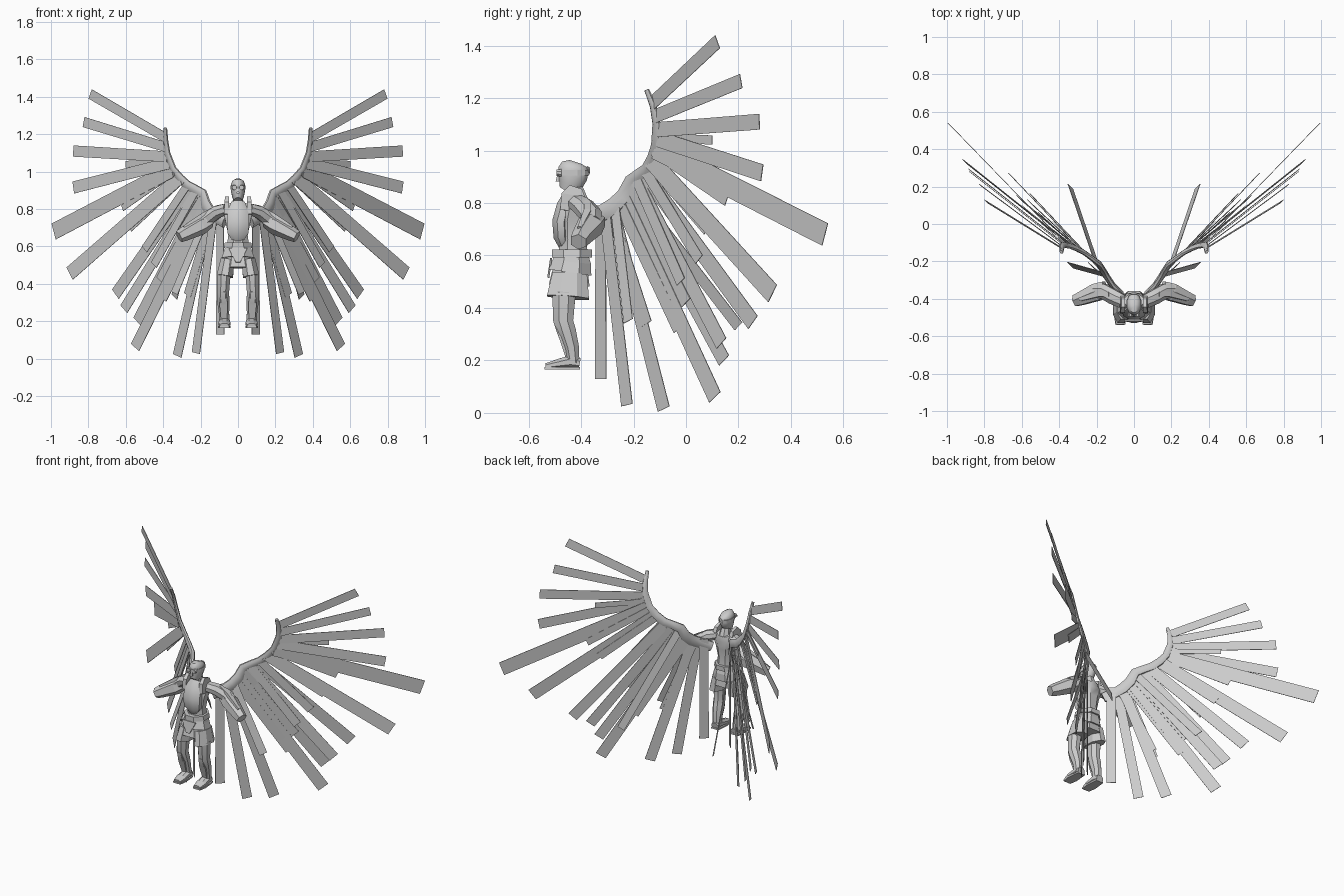
import bpy, bmesh, math
from mathutils import Vector

grey = bpy.data.materials.new("plain grey")
grey.diffuse_color = (0.6, 0.6, 0.6, 1)


def finish(name, bm, mirror=False, smooth=0):
    bmesh.ops.recalc_face_normals(bm, faces=bm.faces)
    me = bpy.data.meshes.new(name)
    bm.to_mesh(me)
    bm.free()
    me.materials.append(grey)
    ob = bpy.data.objects.new(name, me)
    bpy.context.collection.objects.link(ob)
    if mirror:
        ob.modifiers.new("mirror", 'MIRROR').use_mirror_merge = False
    if smooth:
        bpy.ops.object.select_all(action='DESELECT')
        ob.select_set(True)
        bpy.context.view_layer.objects.active = ob
        bpy.ops.object.shade_smooth_by_angle(angle=math.radians(smooth))
    return ob


def loft(name, secs, n=8, ref=(1, 0, 0), mirror=False, smooth=0):
    """Rings (x, y, z, radius along ref, radius across) skinned along a path."""
    bm = bmesh.new()
    pts = [Vector(s[:3]) for s in secs]
    rings = []
    for i, s in enumerate(secs):
        t = (pts[min(i + 1, len(pts) - 1)] - pts[max(i - 1, 0)]).normalized()
        a = Vector(ref)
        a = (a - t * a.dot(t)).normalized()
        b = t.cross(a)
        k = 1 / math.cos(math.pi / n)
        ring = []
        for j in range(n):
            w = 2 * math.pi * (j + 0.5) / n
            ring.append(bm.verts.new(pts[i] + a * s[3] * k * math.cos(w) + b * s[4] * k * math.sin(w)))
        rings.append(ring)
    for r, q in zip(rings, rings[1:]):
        for j in range(n):
            bm.faces.new((r[j], r[(j + 1) % n], q[(j + 1) % n], q[j]))
    bm.faces.new(rings[0])
    bm.faces.new(rings[-1])
    return finish(name, bm, mirror, smooth)


# Head, face gear and neck
loft("head", [(0, -.458, .845, .02, .028), (0, -.442, .868, .031, .046), (0, -.432, .9, .038, .056),
              (0, -.428, .93, .038, .058), (0, -.425, .948, .03, .048), (0, -.422, .957, .014, .022)], n=12, smooth=40)
loft("headband", [(0, -.429, .905, .041, .06), (0, -.429, .925, .041, .061)], n=12)
loft("nose", [(0, -.487, .882, .008, .01), (0, -.486, .908, .004, .004)], n=4)
loft("goggle", [(.019, -.475, .915, .014, .014), (.019, -.494, .915, .012, .012)], mirror=True)
loft("hair_knot", [(0, -.38, .922, .008, .008), (0, -.372, .925, .018, .016), (0, -.365, .925, .01, .01)])
loft("neck", [(0, -.405, .8, .035, .035), (0, -.425, .86, .025, .03)], smooth=40)

# Torso with breastplate and shoulder straps
loft("torso", [(0, -.43, .61, .058, .055), (0, -.43, .66, .052, .05), (0, -.43, .73, .066, .055),
               (0, -.42, .79, .08, .052), (0, -.41, .825, .05, .04)], smooth=35)
loft("breastplate", [(0, -.465, .635, .03, .02), (0, -.475, .67, .055, .03), (0, -.478, .73, .06, .032),
                     (0, -.463, .79, .056, .03), (0, -.44, .835, .035, .025)], smooth=35)
loft("shoulder_strap", [(.062, -.435, .77, .012, .045), (.06, -.43, .83, .013, .045),
                        (.058, -.42, .86, .01, .025)], n=4, mirror=True)

# Belt, layered skirt and flared shorts
loft("belt", [(0, -.435, .592, .076, .076), (0, -.435, .622, .07, .076)])
loft("upper_skirt", [(0, -.442, .535, .088, .082), (0, -.436, .575, .074, .074), (0, -.436, .6, .068, .064)])
loft("lower_skirt", [(0, -.445, .485, .098, .078), (0, -.442, .54, .08, .068)])
loft("short_leg", [(.07, -.45, .44, .044, .08), (.056, -.443, .53, .036, .066)], mirror=True)
loft("belt_flap", [(0, -.525, .515, .012, .004), (0, -.514, .59, .05, .004)], n=4)

# Legs, shin plates and feet
loft("leg", [(.073, -.43, .19, .027, .024), (.075, -.438, .25, .028, .03), (.078, -.455, .31, .033, .036),
             (.08, -.468, .35, .032, .038), (.075, -.465, .46, .036, .045)], mirror=True, smooth=35)
loft("shin_plate", [(.075, -.452, .215, .016, .008), (.077, -.475, .29, .022, .01),
                    (.078, -.5, .36, .014, .008)], n=4, mirror=True)
loft("foot", [(.072, -.405, .188, .024, .02), (.072, -.44, .195, .028, .026), (.073, -.49, .186, .032, .018),
              (.073, -.535, .178, .024, .011)], mirror=True)
loft("sole", [(.072, -.405, .17, .026, .005), (.073, -.49, .17, .034, .005), (.073, -.54, .17, .026, .005)],
     n=4, mirror=True)

# Arms: shoulder, upper arm and boxy forearm guard
loft("upper_arm", [(.06, -.415, .8, .036, .03), (.11, -.39, .785, .04, .034), (.16, -.36, .75, .04, .036),
                   (.2, -.362, .72, .042, .038)], ref=(0, 1, 0), mirror=True, smooth=30)
loft("forearm", [(.15, -.348, .735, .042, .03), (.2, -.365, .712, .046, .044), (.285, -.4, .668, .034, .034),
                 (.315, -.41, .652, .03, .028)], n=6, ref=(0, 1, 0), mirror=True)
loft("arm_rib", [(.13, -.375, .8, .012, .012), (.19, -.375, .768, .014, .01), (.29, -.405, .705, .008, .006)],
     n=4, ref=(0, 1, 0), mirror=True)

# Wing bone, a flat kinked strut curving up and out from the back
loft("wing_bone", [(.07, -.37, .73, .016, .03), (.12, -.32, .76, .016, .032), (.15, -.275, .787, .016, .034),
                   (.172, -.238, .825, .015, .032), (.187, -.212, .88, .014, .028), (.23, -.18, .905, .013, .025),
                   (.268, -.152, .925, .012, .025), (.31, -.13, .965, .012, .024), (.348, -.116, 1.015, .011, .021),
                   (.378, -.112, 1.1, .011, .018), (.386, -.125, 1.17, .01, .014), (.388, -.15, 1.232, .008, .01)],
     ref=(.7, -.7, 0), mirror=True, smooth=40)


# Feathers: root point, tip point, tip width
flight = [
    ((.385, -.13, 1.18), (.79, .12, 1.415), .055), ((.383, -.12, 1.13), (.825, .21, 1.265), .055),
    ((.38, -.11, 1.08), (.88, .28, 1.11), .06), ((.37, -.11, 1.045), (.88, .29, .915), .065),
    ((.355, -.12, 1.01), (.985, .53, .68), .09), ((.315, -.135, .965), (.9, .33, .455), .08),
    ((.255, -.165, .92), (.655, .255, .345), .07), ((.225, -.19, .89), (.61, .135, .265), .065),
    ((.2, -.215, .86), (.54, .145, .2), .065), ((.18, -.235, .81), (.55, .11, .06), .072),
    ((.15, -.28, .78), (.325, -.085, .015), .065), ((.13, -.31, .77), (.225, -.225, .03), .06),
    ((.095, -.325, .79), (.095, -.325, .13), .058)]
coverts = [
    ((.37, -.11, 1.05), (.6, .1, 1.04), .035), ((.345, -.125, 1.0), (.62, .155, .81), .045),
    ((.27, -.16, .93), (.5, .05, .585), .05), ((.2, -.21, .86), (.34, .2, .33), .05),
    ((.16, -.27, .78), (.34, -.22, .35), .05), ((.23, -.19, .89), (.45, -.02, .5), .05),
    ((.3, -.145, .96), (.58, .08, .7), .05), ((.19, -.22, .85), (.42, 0, .42), .055),
    ((.165, -.255, .8), (.4, -.03, .32), .055), ((.14, -.29, .78), (.27, -.15, .34), .055)]


def feathers(name, rows):
    bm = bmesh.new()
    for root, tip, w in rows:
        a, b = Vector(root), Vector(tip)
        side = (b - a).normalized().cross(Vector((.7, -.7, 0))).normalized() * w / 2
        bm.faces.new([bm.verts.new(p) for p in (a - side * .95, b - side, b + side, a + side * .95)])
    ob = finish(name, bm, mirror=True)
    m = ob.modifiers.new("thin", 'SOLIDIFY')
    m.thickness, m.offset = .003, 0


feathers("flight_feathers", flight)
feathers("covert_feathers", coverts)
